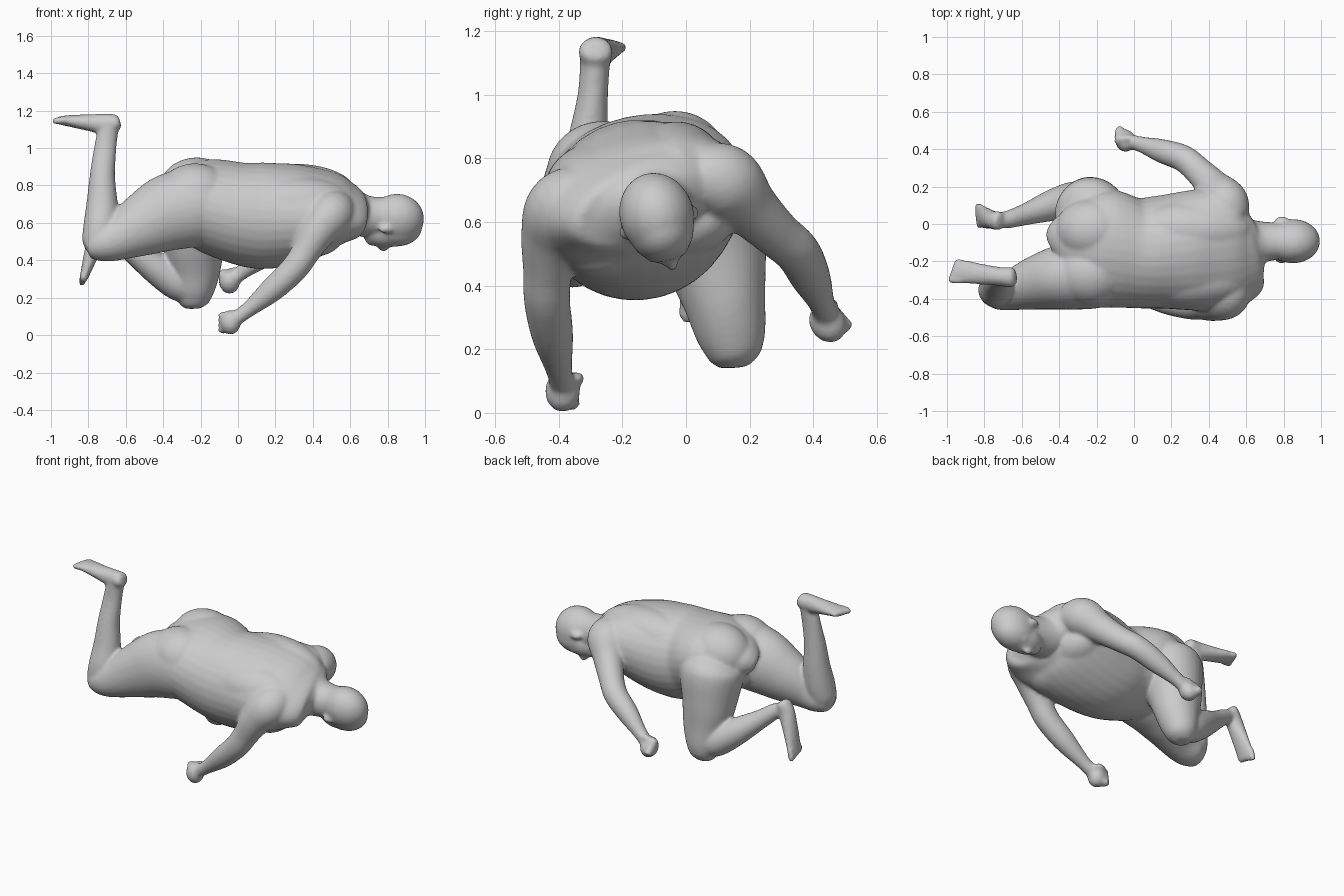
import bpy, bmesh, math
from mathutils import Vector, Matrix

bm = bmesh.new()


def catmull(p0, p1, p2, p3, t):
    return [0.5 * (2 * b + (c - a) * t + (2 * a - 5 * b + 4 * c - d) * t * t
                   + (3 * b - a - 3 * c + d) * t ** 3) for a, b, c, d in zip(p0, p1, p2, p3)]


def loft(stations, side=(0, 1, 0), steps=6, n=32):
    """Closed tube through stations (x, y, z, half width, half depth)."""
    st = [s if len(s) == 5 else (*s, s[3]) for s in stations]
    pts = []
    for i in range(len(st) - 1):
        a, d = st[max(i - 1, 0)], st[min(i + 2, len(st) - 1)]
        pts += [catmull(a, st[i], st[i + 1], d, k / steps) for k in range(steps)]
    pts.append(st[-1])
    rings = []
    for i, p in enumerate(pts):
        t = (Vector(pts[min(i + 1, len(pts) - 1)][:3]) - Vector(pts[max(i - 1, 0)][:3])).normalized()
        u = Vector(side)
        u = (u - t * u.dot(t)).normalized()
        v = t.cross(u)
        ring = []
        for k in range(n):
            a = 2 * math.pi * k / n
            ring.append(bm.verts.new(Vector(p[:3]) + u * p[3] * math.cos(a) + v * p[4] * math.sin(a)))
        rings.append(ring)
    faces = [bm.faces.new(rings[0][::-1]), bm.faces.new(rings[-1])]
    for r, q in zip(rings, rings[1:]):
        faces += [bm.faces.new((r[k], r[(k + 1) % n], q[(k + 1) % n], q[k])) for k in range(n)]
    bmesh.ops.recalc_face_normals(bm, faces=faces)


def blob(centre, radii, roll=0, yaw=0, pitch=0):
    m = (Matrix.Translation(centre) @ Matrix.Rotation(math.radians(roll), 4, 'X')
         @ Matrix.Rotation(math.radians(yaw), 4, 'Z') @ Matrix.Rotation(math.radians(pitch), 4, 'Y')
         @ Matrix.Diagonal((*radii, 1)))
    bmesh.ops.create_uvsphere(bm, u_segments=28, v_segments=18, radius=1, matrix=m)


ROLL = 15
r = math.radians(ROLL)
SIDE = Vector((0, math.cos(r), math.sin(r)))
UP = Vector((0, -math.sin(r), math.cos(r)))

# torso, pelvis to shoulders, rolled so the right shoulder is lower
loft([(-0.42, -0.12, 0.72, 0.05, 0.04), (-0.38, -0.11, 0.73, 0.18, 0.13),
      (-0.2, -0.125, 0.71, 0.315, 0.23), (0.0, -0.155, 0.655, 0.297, 0.27),
      (0.15, -0.15, 0.638, 0.305, 0.283), (0.35, -0.14, 0.655, 0.33, 0.255),
      (0.5, -0.135, 0.67, 0.335, 0.2), (0.585, -0.125, 0.665, 0.295, 0.15),
      (0.63, -0.11, 0.655, 0.215, 0.115), (0.66, -0.1, 0.645, 0.12, 0.09)], SIDE)

# buttocks
blob((-0.23, -0.265, 0.75), (0.2, 0.175, 0.168), 10)
blob((-0.22, -0.035, 0.775), (0.205, 0.175, 0.175), 5)

# back muscles and chest
for s in (-1, 1):
    back = Vector((0.3, -0.14, 0.65)) + SIDE * s * 0.13 + UP * 0.085
    blob(back, (0.33, 0.16, 0.15), ROLL)
    chest = Vector((0.42, -0.14, 0.66)) + SIDE * s * 0.12 - UP * 0.1
    blob(chest, (0.14, 0.16, 0.105), ROLL)

# neck
loft([(0.54, -0.115, 0.67, 0.18, 0.135), (0.62, -0.105, 0.65, 0.14, 0.125),
      (0.7, -0.095, 0.635, 0.108, 0.108), (0.82, -0.09, 0.63, 0.095, 0.11)], SIDE)

# head: skull, face, jaw, nose, brow, ears
HR = 17
h = math.radians(HR)
HS = Vector((0, math.cos(h), math.sin(h)))
FACE = Vector((0, math.sin(h), -math.cos(h)))
skull = Vector((0.85, -0.092, 0.622))
blob(skull, (0.145, 0.117, 0.135), HR)
blob(skull + FACE * 0.045, (0.135, 0.104, 0.105), HR)
blob(skull + FACE * 0.065 + Vector((-0.06, 0, 0)), (0.13, 0.088, 0.092), HR)
blob(skull + FACE * 0.1 + Vector((-0.13, 0, 0)), (0.045, 0.052, 0.05), HR)
blob(skull + FACE * 0.157 + Vector((-0.075, 0, 0)), (0.034, 0.02, 0.026), HR, 0, 20)
blob(skull + FACE * 0.128 + Vector((-0.02, 0, 0)), (0.022, 0.07, 0.022), HR)
for s in (-1, 1):
    blob(skull + HS * s * 0.112 + FACE * 0.025 + Vector((-0.06, 0, 0)), (0.038, 0.018, 0.024), HR)


# arms with clenched fists
def fist(c, roll, yaw):
    c = Vector(c)
    blob(c, (0.055, 0.056, 0.066), roll, yaw)
    m = Matrix.Rotation(math.radians(roll), 3, 'X') @ Matrix.Rotation(math.radians(yaw), 3, 'Z')
    for k in range(4):
        blob(c + m @ Vector((-0.036, 0.03 - 0.003 * k, -0.042 + 0.027 * k)), (0.03, 0.03, 0.018), roll, yaw)
    blob(c + m @ Vector((0.015, 0.045, 0.04)), (0.042, 0.022, 0.022), roll, yaw)


loft([(0.53, -0.28, 0.68, 0.1), (0.5, -0.38, 0.645, 0.12), (0.43, -0.42, 0.56, 0.1),
      (0.365, -0.435, 0.45, 0.078), (0.3, -0.437, 0.355, 0.073), (0.185, -0.42, 0.245, 0.066),
      (0.06, -0.4, 0.14, 0.043), (-0.01, -0.39, 0.09, 0.04)])
fist((-0.04, -0.388, 0.068), 0, 5)

loft([(0.52, 0.03, 0.74, 0.1), (0.49, 0.12, 0.725, 0.12), (0.425, 0.2, 0.645, 0.092),
      (0.345, 0.283, 0.565, 0.076), (0.265, 0.35, 0.505, 0.072), (0.15, 0.39, 0.43, 0.064),
      (0.04, 0.425, 0.35, 0.043), (-0.02, 0.44, 0.305, 0.04)], (0, 0.5, 0.8))
fist((-0.045, 0.445, 0.283), 35, -10)

# right leg, shin raised
loft([(-0.06, -0.25, 0.69, 0.12), (-0.18, -0.27, 0.69, 0.175, 0.2), (-0.35, -0.28, 0.66, 0.178, 0.208),
      (-0.5, -0.31, 0.592, 0.15, 0.172), (-0.65, -0.352, 0.515, 0.11, 0.12),
      (-0.74, -0.36, 0.482, 0.096, 0.092), (-0.805, -0.36, 0.465, 0.06, 0.055)])
loft([(-0.765, -0.355, 0.44, 0.045), (-0.755, -0.355, 0.49, 0.08), (-0.735, -0.345, 0.58, 0.092),
      (-0.727, -0.325, 0.7, 0.08, 0.084), (-0.725, -0.31, 0.85, 0.064, 0.068),
      (-0.71, -0.293, 1.0, 0.048, 0.06), (-0.69, -0.285, 1.12, 0.048, 0.054)])

# left leg, drawn forward under the body
loft([(-0.24, 0.03, 0.8, 0.1), (-0.23, 0.05, 0.7, 0.19), (-0.235, 0.09, 0.5, 0.165),
      (-0.23, 0.122, 0.35, 0.13, 0.138), (-0.235, 0.143, 0.235, 0.107),
      (-0.24, 0.148, 0.17, 0.077), (-0.24, 0.15, 0.142, 0.04)])
loft([(-0.19, 0.148, 0.22, 0.06), (-0.3, 0.135, 0.27, 0.095), (-0.42, 0.105, 0.345, 0.087),
      (-0.57, 0.055, 0.45, 0.06), (-0.67, 0.025, 0.525, 0.048), (-0.73, 0.02, 0.55, 0.042)])


# feet with toes
def foot(stations, toe_end, fwd, side):
    loft(stations, side)
    fwd, side, end = Vector(fwd).normalized(), Vector(side).normalized(), Vector(toe_end)
    for k in range(5):
        loft([(*(end + side * (k - 2) * 0.024 + fwd * d), w)
              for d, w in ((-0.06, 0.018), (-0.005 - 0.007 * k, 0.019), (0.018 - 0.009 * k, 0.011))], side)


foot([(-0.63, -0.285, 1.14, 0.03, 0.025), (-0.65, -0.285, 1.136, 0.054, 0.045),
      (-0.72, -0.28, 1.13, 0.05, 0.054), (-0.82, -0.268, 1.138, 0.056, 0.042),
      (-0.91, -0.255, 1.146, 0.062, 0.03), (-0.965, -0.25, 1.147, 0.056, 0.02)],
     (-0.978, -0.25, 1.145), (-1, 0.1, -0.1), (0, 1, 0))
foot([(-0.715, 0.015, 0.605, 0.025, 0.022), (-0.725, 0.017, 0.59, 0.05, 0.042),
      (-0.75, 0.02, 0.53, 0.048, 0.052), (-0.785, 0.03, 0.43, 0.056, 0.04),
      (-0.812, 0.04, 0.345, 0.062, 0.028), (-0.83, 0.045, 0.29, 0.056, 0.02)],
     (-0.834, 0.046, 0.277), (-0.25, 0.08, -1), (0, -1, -0.08))

# fuse all parts into one skin
me = bpy.data.meshes.new("figure_body")
bm.to_mesh(me)
bm.free()
body = bpy.data.objects.new("figure_body", me)
bpy.context.collection.objects.link(body)
rm = body.modifiers.new("fuse", 'REMESH')
rm.mode = 'VOXEL'
rm.voxel_size = 0.0095
rm.use_smooth_shade = True
sm = body.modifiers.new("soften", 'SMOOTH')
sm.factor = 0.5
sm.iterations = 12
